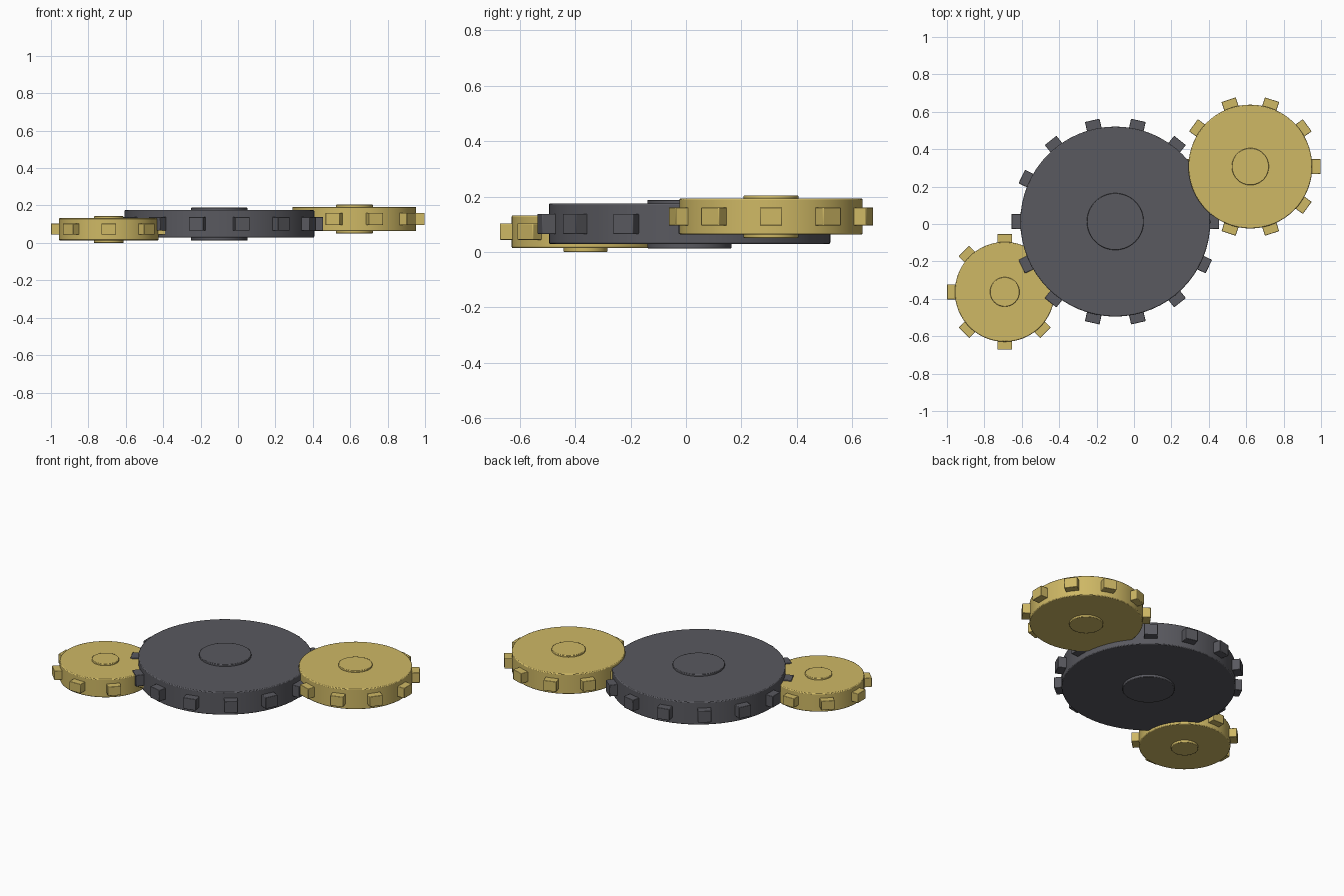
import bpy, math
from mathutils import Matrix

if "Cube" in bpy.data.objects:
    bpy.data.objects.remove(bpy.data.objects["Cube"])

def material(name, color):
    m = bpy.data.materials.new(name)
    m.diffuse_color = color
    m.use_nodes = True
    m.node_tree.nodes["Principled BSDF"].inputs["Base Color"].default_value = m.diffuse_color
    return m

brass = material("brass", (0.62, 0.48, 0.13, 1))
steel = material("dark_steel", (0.10, 0.10, 0.115, 1))

def finish(obj, name, mat, bevel):
    obj.name = name
    obj.data.materials.append(mat)
    b = obj.modifiers.new("bevel", 'BEVEL')
    b.width, b.segments, b.limit_method = bevel, 2, 'ANGLE'
    bpy.ops.object.shade_smooth_by_angle(angle=math.radians(35))

def disc(name, x, y, z0, z1, r, mat, bevel):
    bpy.ops.mesh.primitive_cylinder_add(vertices=64, radius=r, depth=z1 - z0,
                                        location=(x, y, (z0 + z1) / 2))
    finish(bpy.context.object, name, mat, bevel)

def gear(name, x, y, body, hub, tooth, r, hub_r, tip_r, count, mat):
    # wheel body and the hub running through it
    disc(name + "_wheel", x, y, *body, r, mat, 0.005)
    disc(name + "_hub", x, y, *hub, hub_r, mat, 0.003)
    # ring of block teeth
    inner = r - 0.04
    for i in range(count):
        a = 2 * math.pi * i / count
        bpy.ops.mesh.primitive_cube_add(size=1)
        t = bpy.context.object
        t.data.transform(Matrix.Diagonal((tip_r - inner, 0.08, tooth[1] - tooth[0], 1)))
        mid = (tip_r + inner) / 2
        t.location = (x + mid * math.cos(a), y + mid * math.sin(a), sum(tooth) / 2)
        t.rotation_euler.z = a
        finish(t, f"{name}_tooth_{i + 1}", mat, 0.003)

gear("large_gear", -0.10, 0.013, (0.029, 0.175), (0.013, 0.188), (0.065, 0.138),
     0.508, 0.152, 0.555, 14, steel)
gear("medium_gear", 0.622, 0.307, (0.063, 0.193), (0.051, 0.204), (0.095, 0.161),
     0.331, 0.099, 0.376, 10, brass)
gear("small_gear", -0.691, -0.363, (0.014, 0.132), (0.0, 0.143), (0.044, 0.103),
     0.267, 0.079, 0.309, 8, brass)
